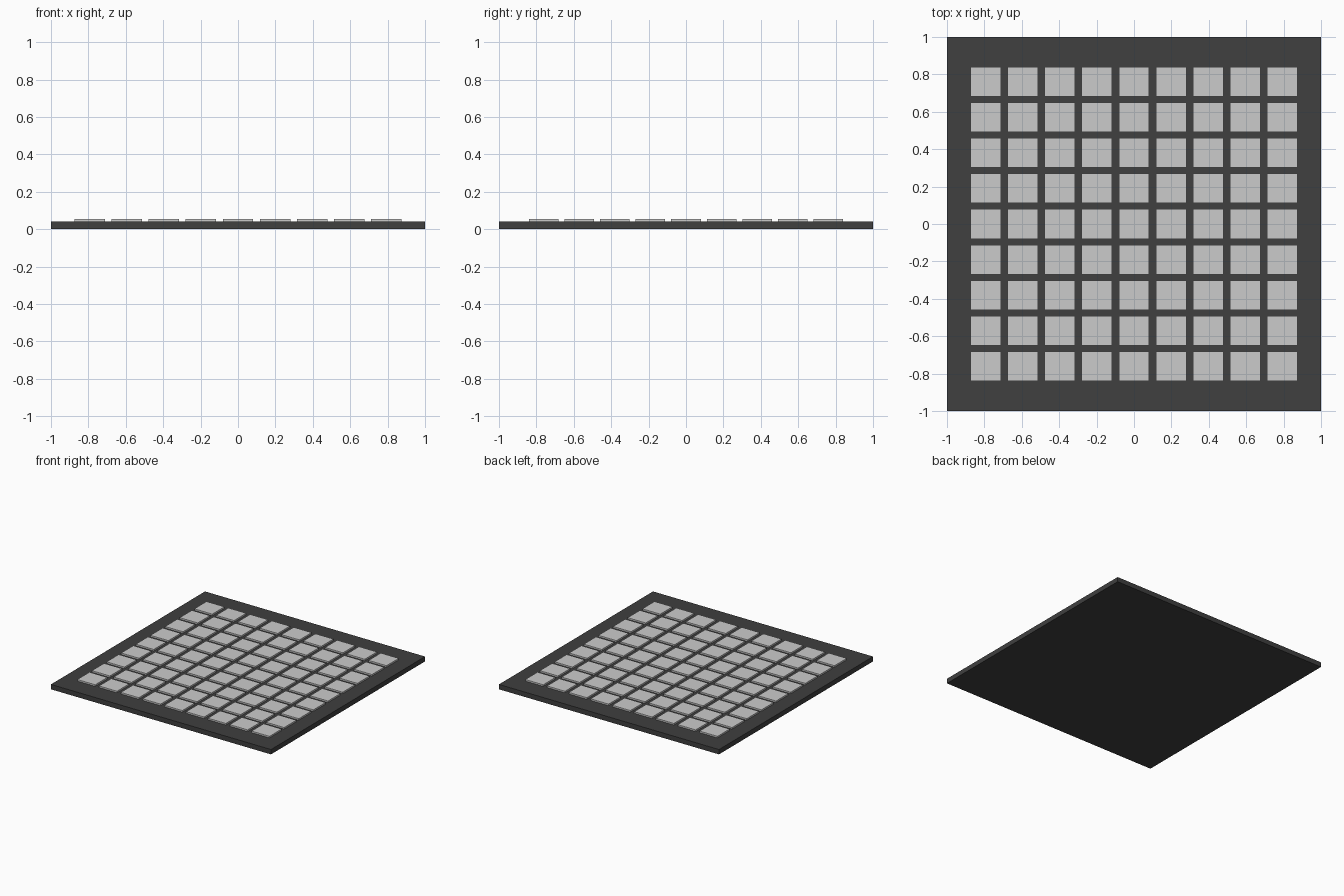
import bpy

if "Cube" in bpy.data.objects:
    bpy.data.objects.remove(bpy.data.objects["Cube"])

def material(name, v):
    m = bpy.data.materials.new(name)
    m.diffuse_color = (v, v, v, 1)
    m.use_nodes = True
    m.node_tree.nodes["Principled BSDF"].inputs["Base Color"].default_value = m.diffuse_color
    return m

dark = material("dark_grey", 0.05)

def box(name, centre, size, mat=None):
    bpy.ops.mesh.primitive_cube_add(size=1, location=centre)
    ob = bpy.context.object
    ob.name = name
    ob.scale = size
    bpy.ops.object.transform_apply(location=False, rotation=False, scale=True)
    if mat:
        ob.data.materials.append(mat)
    return ob

# Flat square base slab
BASE_H, TOP = 0.04, 0.053
box("base_plate", (0, 0, BASE_H / 2), (2, 2, BASE_H), dark)

# 9 x 9 grid of thin raised tiles, sharing one mesh
N, STEP_X, STEP_Y = 9, 0.198, 0.19
TILE_X, TILE_Y = 0.163, 0.158
z = (BASE_H + TOP) / 2
first = None
for row in range(N):
    for col in range(N):
        pos = ((col - (N - 1) / 2) * STEP_X, (row - (N - 1) / 2) * STEP_Y, z)
        if first is None:
            first = box("tile", pos, (TILE_X, TILE_Y, TOP - BASE_H))
        else:
            tile = bpy.data.objects.new("tile", first.data)
            tile.location = pos
            bpy.context.collection.objects.link(tile)
